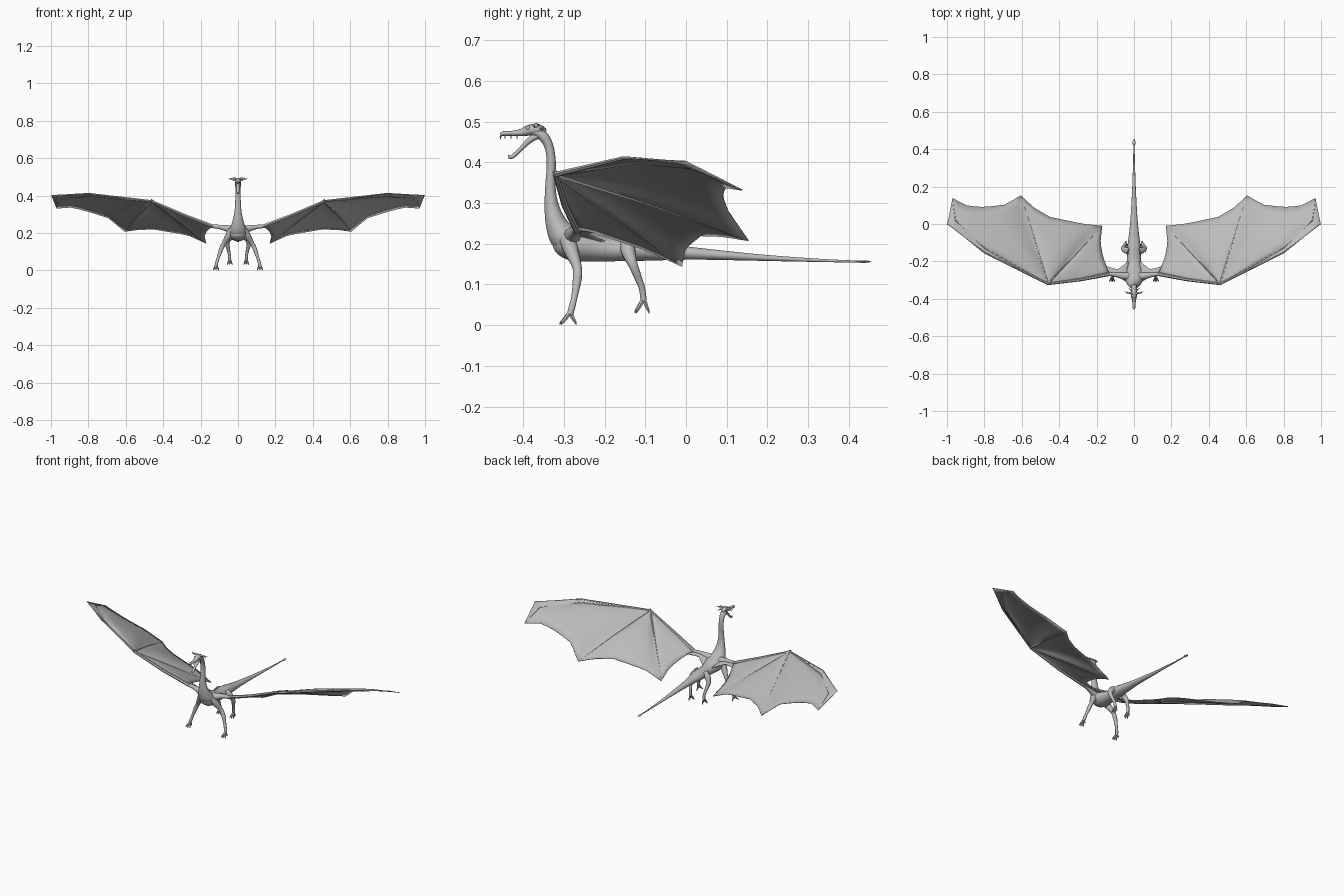
import bpy, bmesh, math
from mathutils import Vector

if "Cube" in bpy.data.objects:
    bpy.data.objects.remove(bpy.data.objects["Cube"])

hide = bpy.data.materials.new("grey_hide")
hide.diffuse_color = (0.5, 0.5, 0.5, 1)
hide.use_nodes = True
hide.node_tree.nodes["Principled BSDF"].inputs["Base Color"].default_value = hide.diffuse_color


def finish(name, bm, mirror=False, thick=0, angle=50):
    bmesh.ops.recalc_face_normals(bm, faces=bm.faces)
    me = bpy.data.meshes.new(name)
    bm.to_mesh(me)
    bm.free()
    me.materials.append(hide)
    ob = bpy.data.objects.new(name, me)
    bpy.context.collection.objects.link(ob)
    bpy.ops.object.select_all(action='DESELECT')
    ob.select_set(True)
    bpy.context.view_layer.objects.active = ob
    bpy.ops.object.shade_smooth_by_angle(angle=math.radians(angle))
    if thick:
        m = ob.modifiers.new("thickness", 'SOLIDIFY')
        m.thickness, m.offset = thick, 0
    if mirror:
        ob.modifiers.new("mirror", 'MIRROR')
    return ob


def spline(pts, n):
    """Catmull-Rom resampling; works on vectors of any length."""
    p = [Vector(q) for q in pts]
    p = [2 * p[0] - p[1]] + p + [2 * p[-1] - p[-2]]
    out = []
    for i in range(1, len(p) - 2):
        a, b, c, d = p[i - 1:i + 3]
        for k in range(n):
            t = k / n
            out.append(0.5 * (2 * b + (c - a) * t + (2 * a - 5 * b + 4 * c - d) * t * t
                              + (3 * b - a - 3 * c + d) * t ** 3))
    return out + [p[-2]]


def add_tube(bm, pts, wide=1.0, sides=10, n=3):
    """Sweep rings along points (x, y, z, radius)."""
    c = spline(pts, n)
    rings = []
    for i, q in enumerate(c):
        tan = (c[min(i + 1, len(c) - 1)].xyz - c[max(i - 1, 0)].xyz).normalized()
        ref = Vector((1, 0, 0)) if abs(tan.x) < 0.8 else Vector((0, 1, 0))
        u = (ref - tan * ref.dot(tan)).normalized()
        v = tan.cross(u)
        r = max(q.w, 0.0006)
        rings.append([bm.verts.new(q.xyz + r * (wide * math.cos(a) * u + math.sin(a) * v))
                      for a in (2 * math.pi * k / sides for k in range(sides))])
    for r, s in zip(rings, rings[1:]):
        for k in range(sides):
            j = (k + 1) % sides
            bm.faces.new((r[k], r[j], s[j], s[k]))
    bm.faces.new(rings[0])
    bm.faces.new(rings[-1])


def tube(name, pts, mirror=False, **kw):
    bm = bmesh.new()
    add_tube(bm, pts, **kw)
    return finish(name, bm, mirror)


# Neck, torso and tail in two overlapping sweeps
tube("neck", [(0, -.375, .478, .012), (0, -.352, .465, .013), (0, -.337, .44, .0115),
              (0, -.331, .40, .0115), (0, -.333, .35, .0125), (0, -.331, .30, .017),
              (0, -.319, .25, .027), (0, -.295, .213, .038), (0, -.25, .192, .034)],
     wide=1.25, sides=14, n=4)
tube("torso_and_tail", [(0, -.318, .215, .012), (0, -.305, .207, .034), (0, -.27, .198, .042),
                        (0, -.2, .187, .031), (0, -.12, .185, .028), (0, -.05, .18, .021),
                        (0, .02, .176, .0155), (0, .1, .171, .0115), (0, .2, .165, .0075),
                        (0, .33, .159, .004), (0, .425, .156, .0025)], wide=1.25, sides=14, n=4)
tube("tail_tip", [(0, .415, .156, .001), (0, .437, .156, .0035), (0, .455, .156, .0006)], wide=2.6, n=2)

# Head: skull with snout, beak tip, lower jaw, horns, eyes, teeth
tube("skull", [(0, -.345, .477, .006), (0, -.362, .481, .013), (0, -.385, .479, .0135),
               (0, -.405, .473, .009), (0, -.43, .471, .006), (0, -.447, .471, .006),
               (0, -.456, .469, .003)], wide=1.25, sides=12)
tube("beak_tip", [(0, -.448, .47, .004), (0, -.455, .465, .003), (0, -.456, .456, .0006)], sides=6)
tube("lower_jaw", [(0, -.36, .468, .009), (0, -.382, .456, .008), (0, -.405, .434, .0055),
                   (0, -.425, .415, .0055), (0, -.437, .411, .002)], wide=1.4)
tube("jaw_tip", [(0, -.432, .412, .003), (0, -.437, .419, .0006)], sides=6)
bm = bmesh.new()
add_tube(bm, [(.006, -.372, .488, .006), (.022, -.368, .492, .0055), (.038, -.367, .489, .004),
              (.052, -.358, .492, .0006)], sides=8)
add_tube(bm, [(.008, -.36, .482, .005), (.02, -.35, .484, .003), (.03, -.342, .478, .0006)], sides=6)
finish("horns", bm, True)
bm = bmesh.new()
bmesh.ops.create_uvsphere(bm, u_segments=10, v_segments=6, radius=.006)
bmesh.ops.translate(bm, vec=(.011, -.388, .484), verts=bm.verts)
finish("eyes", bm, True)
bm = bmesh.new()
for y, z in ((-.445, .468), (-.43, .468), (-.415, .468)):
    add_tube(bm, [(.005, y, z, .002), (.005, y, z - .011, .0004)], sides=5, n=1)
finish("teeth", bm, True)


def leg(name, path, toe_len, drop):
    """Limb with three splayed front toes and one back toe."""
    bm = bmesh.new()
    add_tube(bm, path)
    x, y, z = path[-1][:3]
    for a in (-.6, 0, .6, math.pi):
        k = toe_len * (.6 if a > 3 else 1)
        dx, dy = math.sin(a) * k, -math.cos(a) * k
        add_tube(bm, [(x, y, z + .006, .006), (x + dx * .5, y + dy * .5, z - drop * .4, .005),
                      (x + dx * .85, y + dy * .85, z - drop * .75, .0035),
                      (x + dx, y + dy, z - drop, .0006)], sides=6, n=2)
    finish(name, bm, True)


leg("front_leg", [(.03, -.29, .215, .024), (.05, -.283, .185, .019), (.075, -.268, .145, .012),
                  (.09, -.267, .115, .0115), (.105, -.274, .07, .008), (.113, -.28, .045, .0085),
                  (.117, -.285, .026, .008)], .026, .025)
leg("hind_leg", [(.022, -.145, .195, .02), (.045, -.14, .175, .017), (.058, -.13, .148, .012),
                 (.052, -.117, .115, .0095), (.047, -.108, .09, .008),
                 (.044, -.104, .06, .008)], .022, .031)

# Wing landmarks
WRIST, ELBOW = (.46, -.32, .37), (.13, -.268, .235)
LEAD = [WRIST, (.8, -.152, .411), (.998, 0, .402)]
THIRD = [WRIST, (.8, -.13, .398), (.955, .02, .384), (.97, .138, .332)]
SECOND = [WRIST, (.53, -.09, .297), (.605, .153, .208)]
FIRST = [WRIST, (.32, -.17, .262), (.17, -.01, .145)]
ARM = [WRIST, (.28, -.297, .293), ELBOW]


def sample(pts, t):
    """Point at fraction t of a polyline's length."""
    p = [Vector(q) for q in pts]
    lens = [(b - a).length for a, b in zip(p, p[1:])]
    d = t * sum(lens)
    for a, b, l in zip(p, p[1:], lens):
        if d <= l + 1e-9:
            return a.lerp(b, min(d / l, 1))
        d -= l
    return p[-1]


def panel(bm, a, b, edge, billow, rows=12, cols=10):
    """Skin stretched between two fingers with a shaped trailing edge."""
    grid = []
    for i in range(rows + 1):
        t = i / rows
        row = []
        for j in range(cols + 1):
            s = j / cols
            flat = sample(a, 1).lerp(sample(b, 1), s)
            p = sample(a, t).lerp(sample(b, t), s) + t * (sample(edge, s) - flat)
            p.z += billow * math.sin(math.pi * s) * math.sin(math.pi * t)
            row.append(bm.verts.new(p))
        grid.append(row)
    for r, q in zip(grid, grid[1:]):
        for j in range(cols):
            bm.faces.new((r[j], r[j + 1], q[j + 1], q[j]))


# Wing skin in four panels
bm = bmesh.new()
panel(bm, LEAD, THIRD, [LEAD[-1], THIRD[-1]], 0)
panel(bm, THIRD, SECOND, [THIRD[-1], (.89, .096, .338), (.8, .09, .315), (.69, .103, .28), SECOND[-1]], .012)
panel(bm, SECOND, FIRST, [SECOND[-1], (.54, .09, .218), (.45, .037, .22), (.27, 0, .19), FIRST[-1]], .015)
panel(bm, FIRST, ARM, [FIRST[-1], (.18, -.1, .185), (.165, -.18, .212), (.145, -.23, .23), ELBOW], .01)
bmesh.ops.remove_doubles(bm, verts=bm.verts, dist=.0004)
finish("wing_skin", bm, True, thick=.003, angle=40)

# Web between the elbow and the flank
bm = bmesh.new()
panel(bm, [(.03, -.29, .222), ELBOW], [(.03, -.2, .205), (.09, -.245, .226), (.15, -.225, .23)],
      [ELBOW, (.15, -.225, .23)], .004, 6, 4)
finish("shoulder_web", bm, True, thick=.005)

# Wing bones: upper arm, forearm and fingers
tube("upper_arm", [(.02, -.28, .212, .026), (.06, -.277, .225, .018), (.1, -.27, .233, .012),
                   (*ELBOW, .010)], True)
bm = bmesh.new()
for pts, r0, r1 in ((ARM[::-1], .010, .007), (LEAD, .007, .002), (THIRD, .005, .0015),
                    (SECOND, .006, .0015), (FIRST, .006, .0015)):
    m = len(pts) - 1
    add_tube(bm, [(*p, r0 + (r1 - r0) * i / m) for i, p in enumerate(pts)], sides=6, n=1)
finish("wing_bones", bm, True)

# Thumb claw at the wrist
tube("wrist_claw", [(.455, -.315, .37, .006), (.462, -.322, .378, .004), (.466, -.328, .373, .0006)],
     True, sides=6)
